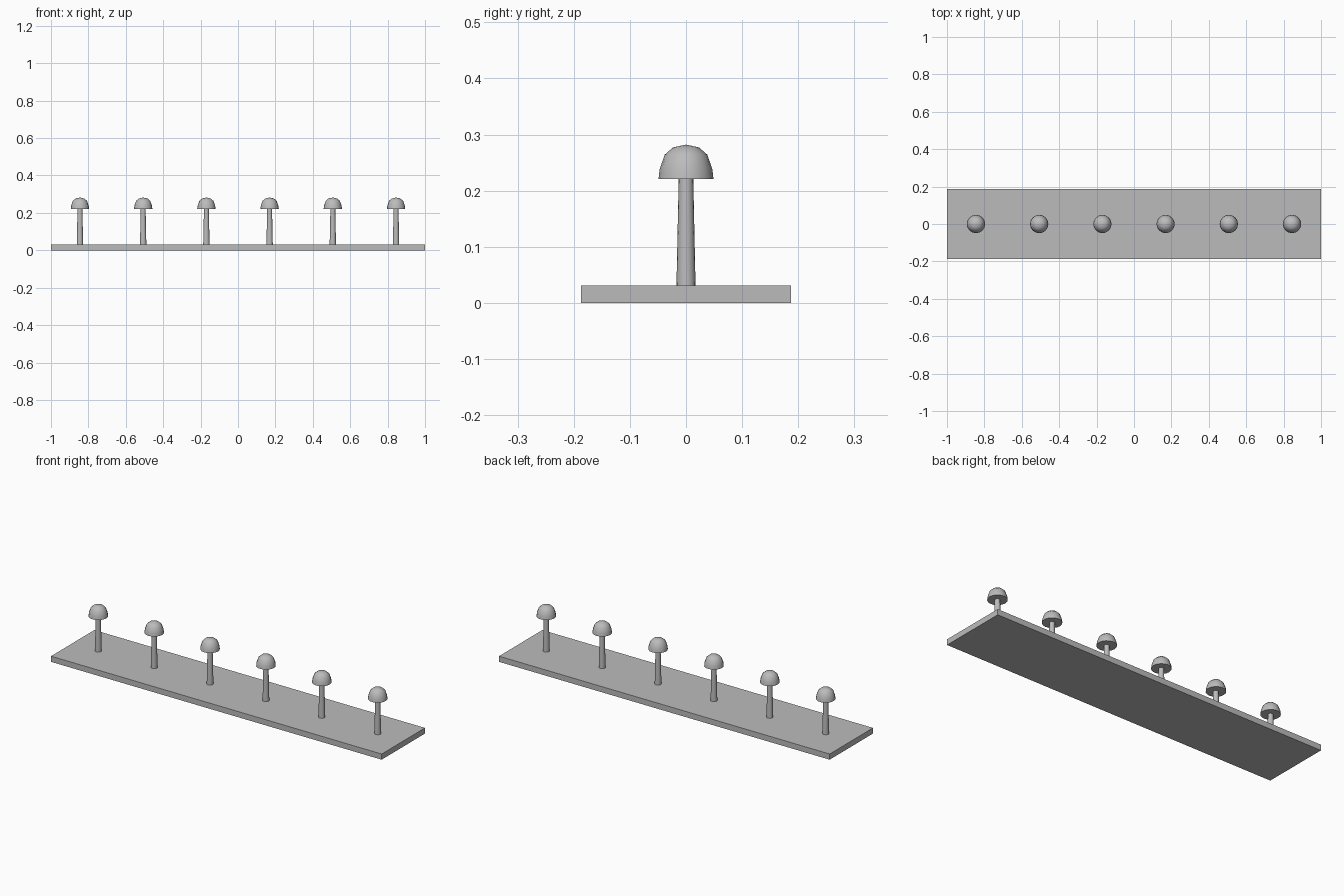
import bpy
import bmesh
import math

cube = bpy.data.objects.get("Cube")
if cube:
    bpy.data.objects.remove(cube, do_unlink=True)

grey = bpy.data.materials.new("plain grey")
grey.use_nodes = True
colour = (0.5, 0.5, 0.5, 1)
grey.diffuse_color = colour
grey.node_tree.nodes["Principled BSDF"].inputs["Base Color"].default_value = colour

PLATE_TOP = 0.031
PEG_COUNT = 6
PEG_SPACING = 0.338


def add_object(name, bm, smooth=False):
    bmesh.ops.recalc_face_normals(bm, faces=bm.faces)
    mesh = bpy.data.meshes.new(name)
    bm.to_mesh(mesh)
    bm.free()
    mesh.materials.append(grey)
    obj = bpy.data.objects.new(name, mesh)
    bpy.context.collection.objects.link(obj)
    if smooth:
        bpy.ops.object.select_all(action="DESELECT")
        obj.select_set(True)
        bpy.context.view_layer.objects.active = obj
        bpy.ops.object.shade_smooth_by_angle(angle=math.radians(40))
    return obj


def turned(name, profile, x, sides=16):
    """Spin a (radius, height) profile about a vertical axis at x."""
    bm = bmesh.new()
    verts = [bm.verts.new((r, 0, z)) for r, z in profile]
    edges = [bm.edges.new(pair) for pair in zip(verts, verts[1:])]
    bmesh.ops.spin(bm, geom=verts + edges, cent=(0, 0, 0), axis=(0, 0, 1),
                   angle=math.tau, steps=sides, use_merge=True)
    bmesh.ops.remove_doubles(bm, verts=bm.verts, dist=0.0001)
    bmesh.ops.translate(bm, verts=bm.verts, vec=(x, 0, 0))
    return add_object(name, bm, smooth=True)


# Base plate
bm = bmesh.new()
bmesh.ops.create_cube(bm, size=1)
bmesh.ops.scale(bm, verts=bm.verts, vec=(2, 0.374, PLATE_TOP))
bmesh.ops.translate(bm, verts=bm.verts, vec=(0, 0, PLATE_TOP / 2))
add_object("base_plate", bm)

# Row of pegs: tapered stem with a domed cap
stem = [(0, PLATE_TOP), (0.017, PLATE_TOP), (0.013, 0.221), (0, 0.221)]
cap = [(0, 0.221), (0.049, 0.221), (0.047, 0.238), (0.038, 0.264),
       (0.023, 0.277), (0, 0.282)]
for i in range(PEG_COUNT):
    x = (i - (PEG_COUNT - 1) / 2) * PEG_SPACING
    turned(f"peg_stem_{i + 1}", stem, x)
    turned(f"peg_cap_{i + 1}", cap, x)
